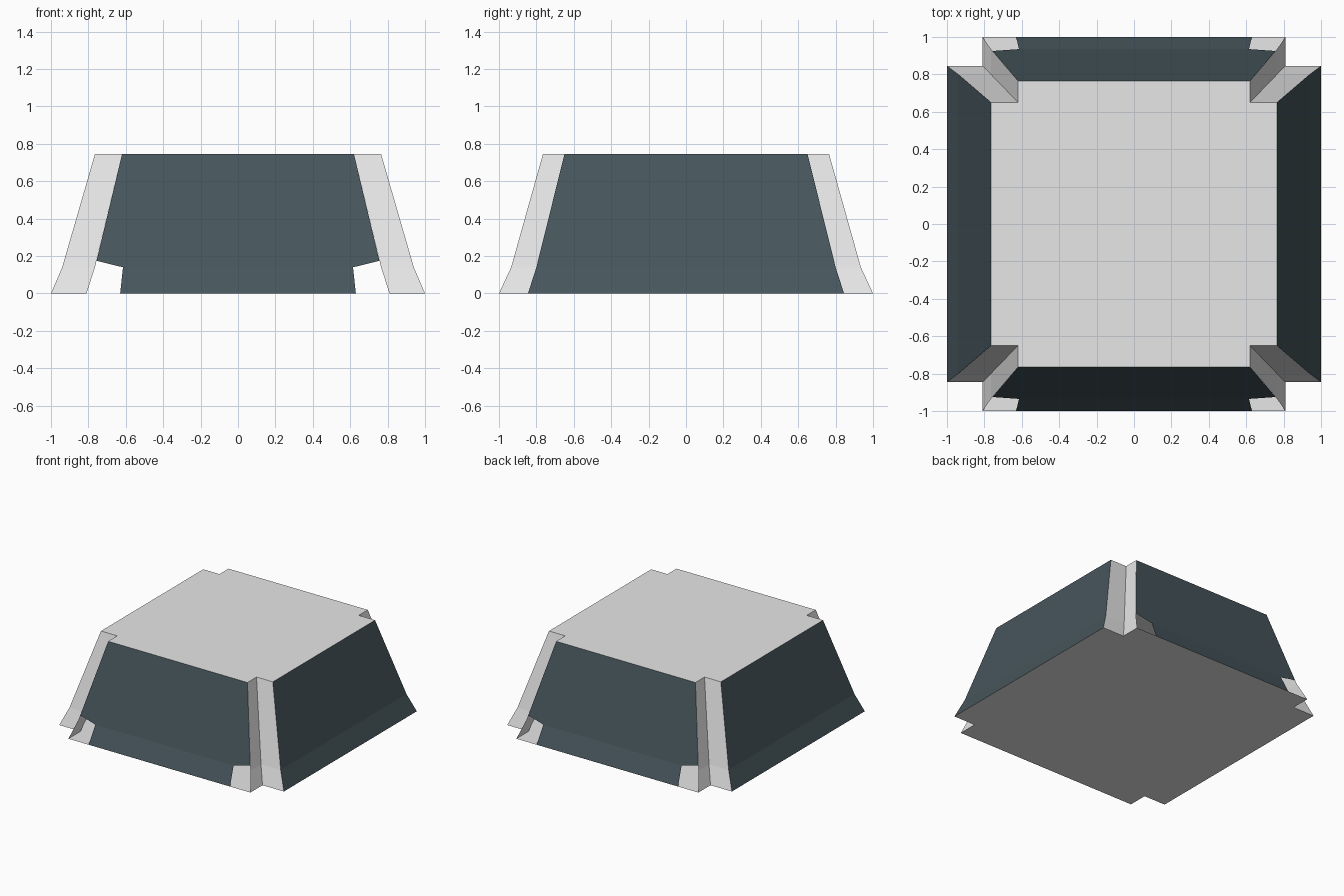
import bpy, bmesh

if "Cube" in bpy.data.objects:
    bpy.data.objects.remove(bpy.data.objects["Cube"])


def material(name, rgb):
    m = bpy.data.materials.new(name)
    m.diffuse_color = (*rgb, 1)
    m.use_nodes = True
    m.node_tree.nodes["Principled BSDF"].inputs["Base Color"].default_value = m.diffuse_color
    return m


grey = material("light grey", (0.8, 0.8, 0.8))
slate = material("dark slate", (0.062, 0.092, 0.105))


def build(name, polygons, mat):
    bm = bmesh.new()
    for poly in polygons:
        bm.faces.new([bm.verts.new(p) for p in poly])
    bmesh.ops.remove_doubles(bm, verts=bm.verts, dist=0.0005)
    me = bpy.data.meshes.new(name)
    bm.to_mesh(me)
    bm.free()
    me.materials.append(mat)
    ob = bpy.data.objects.new(name, me)
    bpy.context.collection.objects.link(ob)


# Levels of the tapered shell: z, outer half width x, y, notch corner x, y
LEVELS = [(0, 1, 1, 0.81, 0.845),
          (0.14, 0.94, 0.935, 0.765, 0.80),
          (0.745, 0.765, 0.765, 0.62, 0.65)]


def ring(level):
    z, ox, oy, nx, ny = level
    return [(ox, -ny, z), (ox, ny, z), (nx, ny, z), (nx, oy, z),
            (-nx, oy, z), (-nx, ny, z), (-ox, ny, z), (-ox, -ny, z),
            (-nx, -ny, z), (-nx, -oy, z), (nx, -oy, z), (nx, -ny, z)]


rings = [ring(l) for l in LEVELS]


def loft(sides):
    return [[a[i], a[(i + 1) % 12], b[(i + 1) % 12], b[i]]
            for a, b in zip(rings, rings[1:]) for i in sides]


# Top and bottom plates
build("bottom_plate", [rings[0][::-1]], grey)
build("top_plate", [rings[2]], grey)

# Notched corner strips
build("corner_notches", loft([1, 2, 4, 5, 7, 8, 10, 11]), grey)

# Solid left and right walls
build("right_wall", loft([0]), slate)
build("left_wall", loft([6]), slate)


# Front and back walls, open at both lower corners
def cut_wall(name, s):
    upper = [(-0.615, 0.935, 0.14), (0.615, 0.935, 0.14), (0.756, 0.925, 0.175),
             (0.62, 0.765, 0.745), (-0.62, 0.765, 0.745), (-0.756, 0.925, 0.175)]
    lower = [(-0.63, 1, 0), (0.63, 1, 0), (0.615, 0.935, 0.14), (-0.615, 0.935, 0.14)]
    polys = [[(x, y * s, z) for x, y, z in p][::-s] for p in (upper, lower)]
    build(name, polys, slate)


cut_wall("front_wall", -1)
cut_wall("back_wall", 1)
